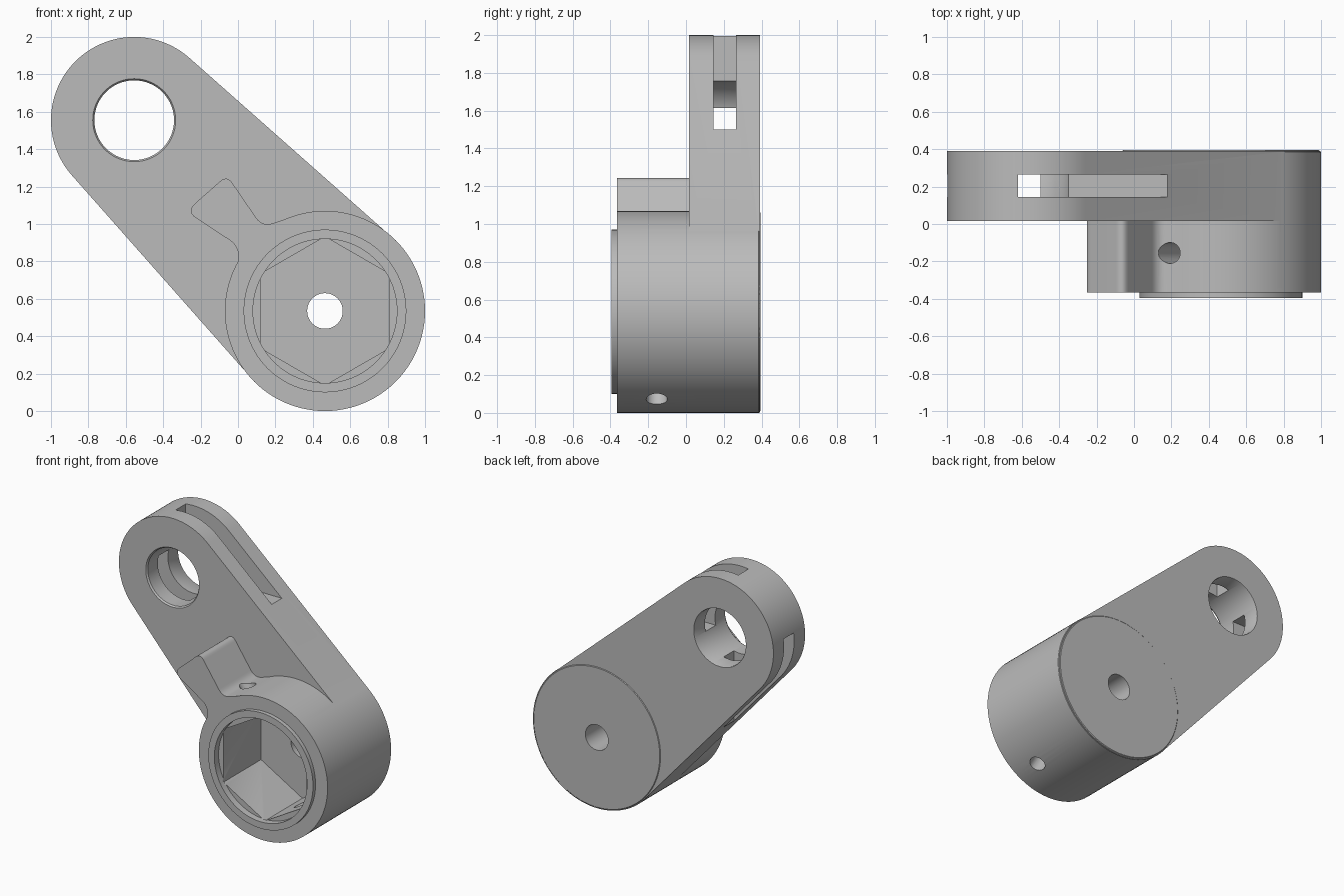
import bpy, bmesh, math
from mathutils import Matrix, Vector

cube = bpy.data.objects.get("Cube")
if cube:
    bpy.data.objects.remove(cube, do_unlink=True)

grey = bpy.data.materials.new("plain grey")
grey.use_nodes = True
grey.diffuse_color = (0.5, 0.5, 0.5, 1)
grey.node_tree.nodes["Principled BSDF"].inputs["Base Color"].default_value = (0.5, 0.5, 0.5, 1)

HUB, HUB_R = Vector((0.465, 0.535)), 0.535   # x, z of the big end
EYE, EYE_R = Vector((-0.555, 1.555)), 0.445  # x, z of the small end
FRONT, ARM_FRONT, BACK = -0.365, 0.015, 0.395


def finish(name, bm):
    bmesh.ops.recalc_face_normals(bm, faces=bm.faces)
    mesh = bpy.data.meshes.new(name)
    bm.to_mesh(mesh)
    bm.free()
    mesh.materials.append(grey)
    obj = bpy.data.objects.new(name, mesh)
    bpy.context.collection.objects.link(obj)
    return obj


def loft(name, rings):
    """Closed solid from matching outlines, each given as (points, y)."""
    bm = bmesh.new()
    loops = [[bm.verts.new((p[0], y, p[1])) for p in pts] for pts, y in rings]
    for a, b in zip(loops, loops[1:]):
        for i in range(len(a)):
            bm.faces.new((a[i - 1], a[i], b[i], b[i - 1]))
    bm.faces.new(loops[0])
    bm.faces.new(loops[-1])
    return finish(name, bm)


def arc(c, r, start=0, sweep=360, n=96):
    count = n if sweep == 360 else n + 1
    angles = [math.radians(start + sweep * i / n) for i in range(count)]
    return [c + Vector((math.cos(a), math.sin(a))) * r for a in angles]


def lathe(name, c, profile):
    return loft(name, [(arc(c, r), y) for r, y in profile])


def rounded(corners, n=8):
    """Outline whose corners (x, z, trim) are softened."""
    out = []
    for i, (x, z, trim) in enumerate(corners):
        p = Vector((x, z))
        if not trim:
            out.append(p)
            continue
        prev = Vector(corners[i - 1][:2])
        nxt = Vector(corners[(i + 1) % len(corners)][:2])
        a = p + (prev - p).normalized() * trim
        b = p + (nxt - p).normalized() * trim
        for k in range(n + 1):
            t = k / n
            out.append(a * (1 - t) ** 2 + p * 2 * t * (1 - t) + b * t * t)
    return out


def combine(target, tool, operation):
    mod = target.modifiers.new(operation, "BOOLEAN")
    mod.operation, mod.solver, mod.object = operation, "EXACT", tool
    bpy.context.view_layer.update()
    graph = bpy.context.evaluated_depsgraph_get()
    mesh = bpy.data.meshes.new_from_object(target.evaluated_get(graph))
    target.modifiers.clear()
    target.data = mesh
    bpy.data.objects.remove(tool, do_unlink=True)


# Tapered arm: two arcs joined by their common tangents
lean = math.degrees(math.asin((HUB_R - EYE_R) / (HUB - EYE).length))
outline = (arc(EYE, EYE_R, 45 + lean, 180 - 2 * lean, 64)
           + arc(HUB, HUB_R - 0.002, 225 - lean, 180 + 2 * lean, 64))
body = loft("lever_arm", [(outline, ARM_FRONT), (outline, BACK - 0.004)])

# Hub, raised rim and pointer tab
hub = lathe("hub", HUB, [(HUB_R, FRONT), (HUB_R, BACK - 0.01), (HUB_R - 0.012, BACK)])
combine(body, hub, "UNION")
rim = lathe("rim", HUB, [(0.435, -0.395), (0.435, -0.3)])
combine(body, rim, "UNION")
tab_outline = rounded([(0.0, 0.79, 0), (0.005, 0.881, 0.06), (-0.278, 1.067, 0.065),
                       (-0.059, 1.261, 0.05), (0.13, 0.985, 0.06), (0.28, 1.035, 0),
                       (0.35, 0.75, 0)])
tab = loft("pointer_tab", [(tab_outline, FRONT), (tab_outline, 0.1)])
combine(body, tab, "UNION")

# Eye hole with softened mouths
eye = lathe("eye_cutter", EYE, [(0.229, ARM_FRONT - 0.01), (0.213, ARM_FRONT + 0.012),
                                (0.213, BACK - 0.012), (0.223, BACK + 0.01)])
combine(body, eye, "DIFFERENCE")

# Two square-cornered slots that cross at the eye
for x0, x1, z0, z1 in ((-0.62, 0.5, 1.5, 2.2), (-1.3, -0.5, 0.5, 1.615)):
    box = [(x0, z0), (x1, z0), (x1, z1), (x0, z1)]
    combine(body, loft("slot_cutter", [(box, 0.145), (box, 0.265)]), "DIFFERENCE")

# Hex socket below a round recess, and the bore behind it
hexagon = arc(HUB, 0.397, 30, 360, 6)
combine(body, loft("hex_cutter", [(hexagon, -0.35), (hexagon, 0.1)]), "DIFFERENCE")
combine(body, lathe("recess_cutter", HUB, [(0.385, -0.5), (0.385, -0.345)]), "DIFFERENCE")
combine(body, lathe("bore_cutter", HUB, [(0.095, -0.2), (0.095, 0.6)]), "DIFFERENCE")

# Cross hole through two opposite hub walls
bm = bmesh.new()
bmesh.ops.create_cone(bm, cap_ends=True, segments=32, radius1=0.056, radius2=0.056, depth=1.6,
                      matrix=Matrix.Translation((HUB.x, -0.155, HUB.y))
                      @ Matrix.Rotation(math.radians(-30), 4, "Y"))
combine(body, finish("cross_hole_cutter", bm), "DIFFERENCE")

bpy.ops.object.select_all(action="DESELECT")
body.select_set(True)
bpy.context.view_layer.objects.active = body
bpy.ops.object.shade_smooth_by_angle(angle=math.radians(30))
